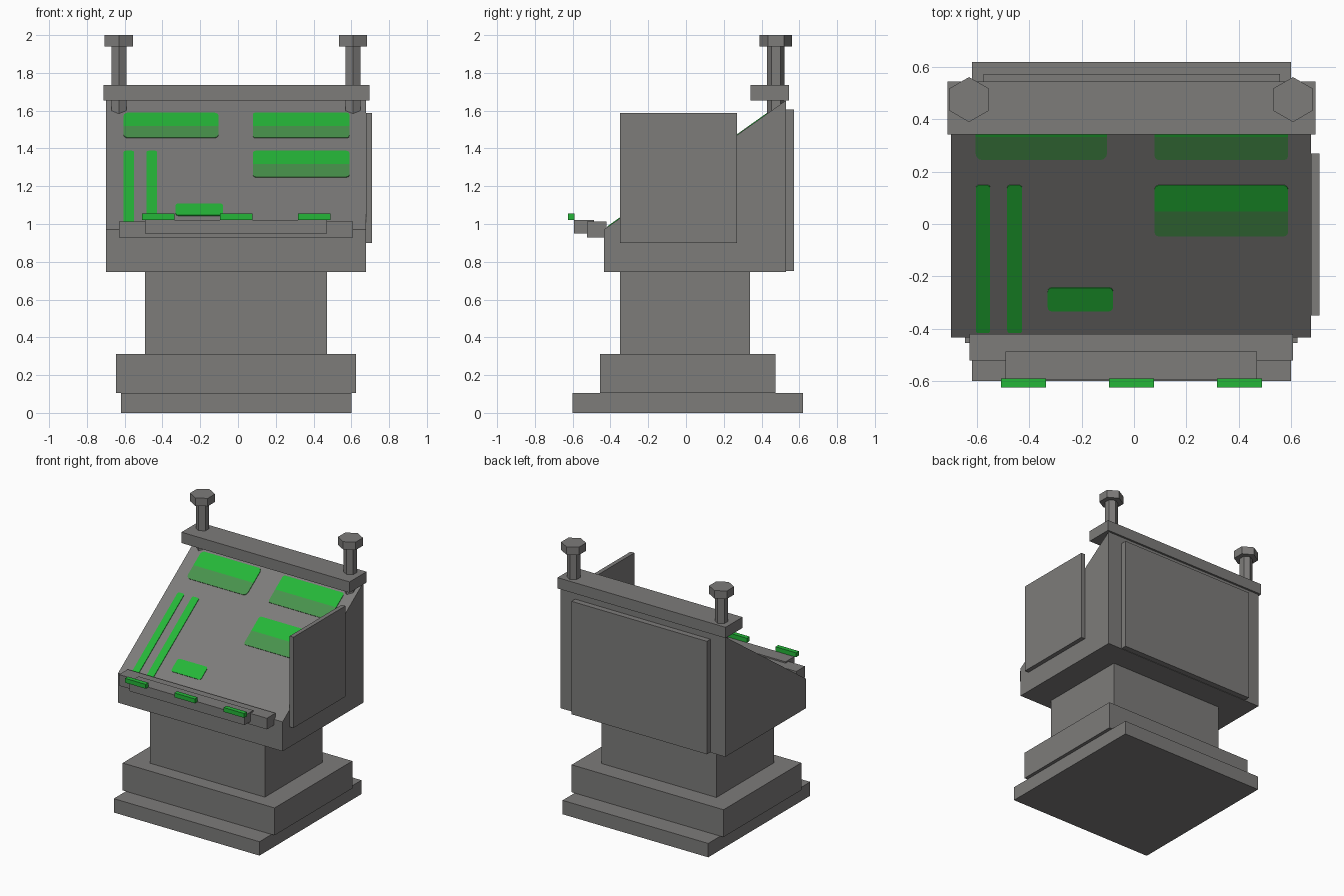
import bpy, bmesh, math
from mathutils import Vector

if "Cube" in bpy.data.objects:
    bpy.data.objects.remove(bpy.data.objects["Cube"])


def material(name, rgb):
    m = bpy.data.materials.new(name)
    m.diffuse_color = (*rgb, 1)
    m.use_nodes = True
    m.node_tree.nodes["Principled BSDF"].inputs["Base Color"].default_value = m.diffuse_color
    return m


GREY = material("metal_grey", (0.205, 0.2, 0.195))
GREEN = material("bright_green", (0.018, 0.47, 0.04))
DARK = material("dull_green", (0.065, 0.288, 0.072))


def finish(bm, name, *mats):
    bmesh.ops.recalc_face_normals(bm, faces=bm.faces)
    me = bpy.data.meshes.new(name)
    bm.to_mesh(me)
    bm.free()
    for m in mats:
        me.materials.append(m)
    ob = bpy.data.objects.new(name, me)
    bpy.context.collection.objects.link(ob)
    return ob


def extruded(name, points, offset, mat):
    """Extrude a planar outline by an offset vector."""
    bm = bmesh.new()
    face = bm.faces.new([bm.verts.new(p) for p in points])
    res = bmesh.ops.extrude_face_region(bm, geom=[face], use_keep_orig=True)
    verts = [g for g in res["geom"] if isinstance(g, bmesh.types.BMVert)]
    bmesh.ops.translate(bm, verts=verts, vec=offset)
    return finish(bm, name, mat)


def box(name, x, y, z, mat=GREY):
    pts = [(x[0], y[0], z[0]), (x[1], y[0], z[0]), (x[1], y[1], z[0]), (x[0], y[1], z[0])]
    return extruded(name, pts, (0, 0, z[1] - z[0]), mat)


def hexagon(name, x, y, r, z0, z1):
    pts = [(x + r * math.sin(i * math.pi / 3), y + r * math.cos(i * math.pi / 3), z0)
           for i in range(6)]
    return extruded(name, pts, (0, 0, z1 - z0), GREY)


# Stepped pedestal
box("base_plate", (-0.62, 0.60), (-0.60, 0.62), (0, 0.105))
box("base_step", (-0.647, 0.625), (-0.455, 0.475), (0.105, 0.312))
box("column", (-0.493, 0.47), (-0.35, 0.34), (0.312, 0.747))

# Console body with sloping desk face
Y0, Z0, Y1, Z1 = -0.435, 0.97, 0.53, 1.655
SLOPE = (Z1 - Z0) / (Y1 - Y0)
profile = [(Y0, 0.747), (Y1, 0.747), (Y1, Z1), (Y0, Z0)]
extruded("console_body", [(-0.70, y, z) for y, z in profile], (1.378, 0, 0), GREY)
box("back_panel", (-0.576, 0.558), (0.53, 0.573), (0.75, 1.605))
box("side_panel", (0.678, 0.71), (-0.35, 0.27), (0.90, 1.587))

# Front ledge and key rail
box("front_ledge", (-0.63, 0.608), (-0.523, -0.42), (0.928, 1.012))
box("key_rail", (-0.492, 0.47), (-0.594, -0.488), (0.95, 1.022))
for i, x in enumerate((-0.508, -0.096, 0.317)):
    box(f"key_{i + 1}", (x, x + 0.172), (-0.625, -0.591), (1.022, 1.055), GREEN)

# Top bar with two hexagonal bolts
box("top_bar", (-0.713, 0.695), (0.342, 0.545), (1.655, 1.737))
for side, x in (("left", -0.631), ("right", 0.608)):
    hexagon(f"{side}_bolt_shaft", x, 0.476, 0.046, 1.56, 1.94)
    hexagon(f"{side}_bolt_head", x, 0.476, 0.086, 1.94, 2.0)

# Glowing displays: thin rounded plates lying on the slope
NORMAL = Vector((0, -SLOPE, 1)).normalized()


def display(name, x, y, split=None, r=0.015):
    bm = bmesh.new()
    verts = []
    for cx, cy, start in ((x[1] - r, y[1] - r, 0), (x[0] + r, y[1] - r, 90),
                          (x[0] + r, y[0] + r, 180), (x[1] - r, y[0] + r, 270)):
        for k in range(4):
            a = math.radians(start + k * 30)
            py = cy + r * math.sin(a)
            verts.append(bm.verts.new((cx + r * math.cos(a), py, Z0 + SLOPE * (py - Y0))))
    bm.faces.new(verts)
    if split is not None:
        bmesh.ops.bisect_plane(bm, geom=bm.verts[:] + bm.edges[:] + bm.faces[:],
                               plane_co=(0, split, 0), plane_no=(0, 1, 0))
        for f in bm.faces:
            f.material_index = int(f.calc_center_median().y < split)
    res = bmesh.ops.extrude_face_region(bm, geom=bm.faces[:], use_keep_orig=True)
    top = [g for g in res["geom"] if isinstance(g, bmesh.types.BMVert)]
    bmesh.ops.translate(bm, verts=top, vec=NORMAL * 0.004)
    return finish(bm, name, GREEN, DARK)


display("upper_left_display", (-0.606, -0.103), (0.247, 0.434), 0.335, 0.025)
display("upper_right_display", (0.079, 0.589), (0.247, 0.434), 0.335)
display("lower_right_display", (0.079, 0.589), (-0.045, 0.149), 0.05)
display("outer_strip", (-0.605, -0.55), (-0.415, 0.149), r=0.01)
display("inner_strip", (-0.485, -0.428), (-0.415, 0.149), r=0.01)
display("small_display", (-0.33, -0.08), (-0.332, -0.243))
